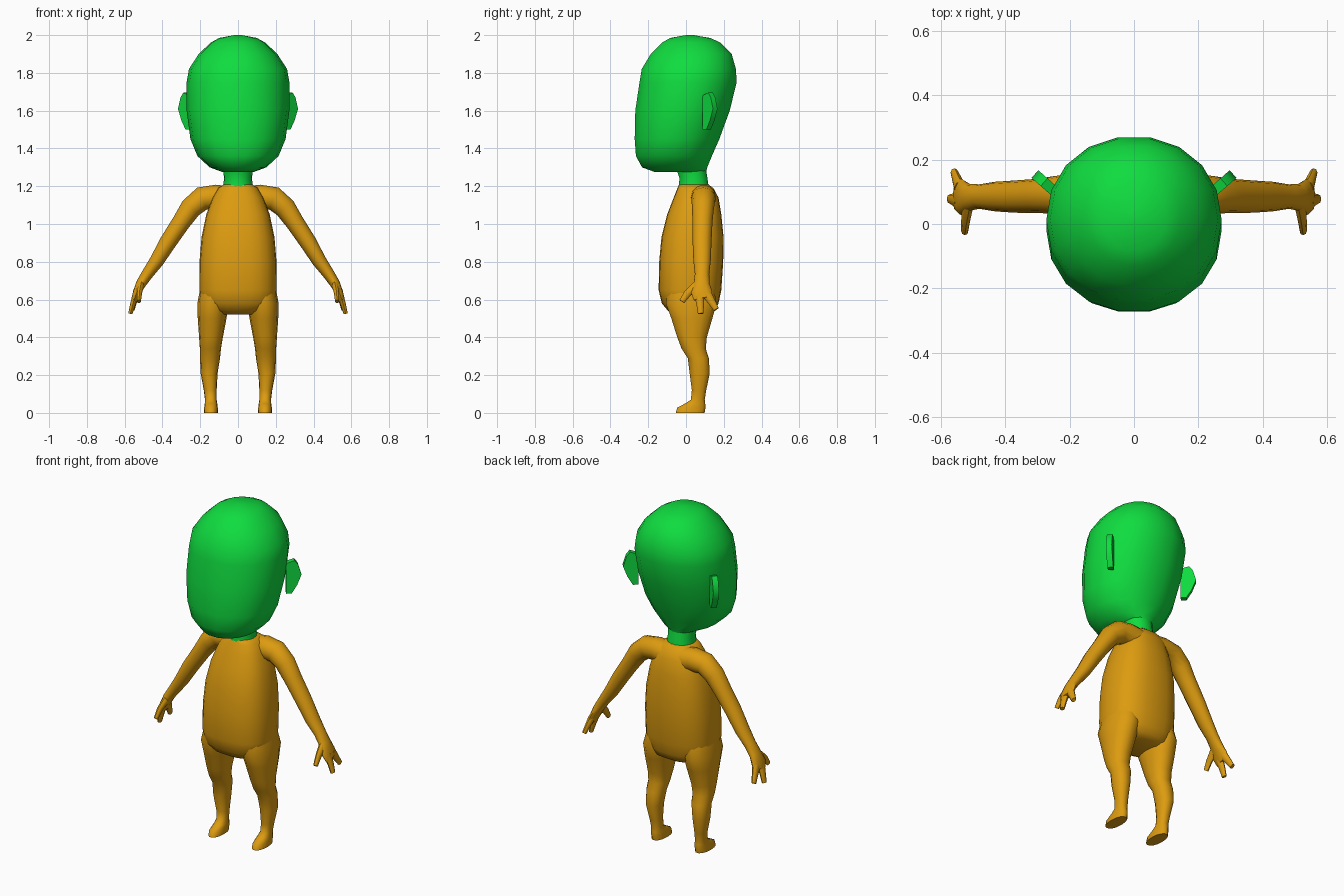
import bpy, bmesh, math
from mathutils import Vector as V


def material(name, rgb):
    m = bpy.data.materials.new(name)
    m.diffuse_color = (*rgb, 1)
    return m


GREEN = material("green", (0.005, 0.72, 0.05))
AMBER = material("amber", (0.72, 0.33, 0.005))


def finish(bm, name, mat, mirror, angle=50):
    bmesh.ops.recalc_face_normals(bm, faces=bm.faces)
    me = bpy.data.meshes.new(name)
    bm.to_mesh(me)
    bm.free()
    ob = bpy.data.objects.new(name, me)
    bpy.context.collection.objects.link(ob)
    me.materials.append(mat)
    bpy.ops.object.select_all(action='DESELECT')
    ob.select_set(True)
    bpy.context.view_layer.objects.active = ob
    bpy.ops.object.shade_smooth_by_angle(angle=math.radians(angle))
    if mirror:
        ob.modifiers.new("Mirror", 'MIRROR')
    return ob


def loft(name, rings, mat, n=16, power=2.0, mirror=False):
    """Skin superellipse rings given as (centre, half axis u, half axis v)."""
    bm = bmesh.new()
    loops = []
    for c, u, v in rings:
        loop = []
        for i in range(n):
            a = 2 * math.pi * i / n
            ca, sa = math.cos(a), math.sin(a)
            p = math.copysign(abs(ca) ** (2 / power), ca)
            q = math.copysign(abs(sa) ** (2 / power), sa)
            loop.append(bm.verts.new(V(c) + V(u) * p + V(v) * q))
        loops.append(loop)
    for a, b in zip(loops, loops[1:]):
        for i in range(n):
            j = (i + 1) % n
            bm.faces.new((a[i], a[j], b[j], b[i]))
    bm.faces.new(loops[0])
    bm.faces.new(loops[-1])
    return finish(bm, name, mat, mirror)


def level(rows):
    """Rows (z, x centre, x half, y front, y back) to horizontal rings."""
    return [((x, (f + b) / 2, z), (w, 0, 0), (0, (b - f) / 2, 0))
            for z, x, w, f, b in rows]


def limb(rows):
    """Rows (x, y, z, half thickness, half width in y) to rings across the path."""
    pts = [V(r[:3]) for r in rows]
    rings = []
    for i, r in enumerate(rows):
        d = (pts[min(i + 1, len(pts) - 1)] - pts[max(i - 1, 0)]).normalized()
        u = V((0, 1, 0)).cross(d).normalized()
        rings.append((pts[i], u * r[3], d.cross(u) * r[4]))
    return rings


# Head with neck
loft("head", level([
    (1.19, 0, .08, -.042, .122), (1.24, 0, .074, -.035, .115),
    (1.285, 0, .078, -.05, .108), (1.276, 0, .085, -.17, .109),
    (1.30, 0, .15, -.235, .115), (1.36, 0, .215, -.268, .14),
    (1.45, 0, .252, -.275, .18), (1.60, 0, .272, -.272, .235),
    (1.75, 0, .272, -.25, .272), (1.82, 0, .26, -.238, .268),
    (1.90, 0, .208, -.19, .245), (1.96, 0, .145, -.13, .185),
    (1.985, 0, .10, -.085, .13), (2.0, 0, .02, 0, .04)]), GREEN, 18, 2.1)

# Ears: thin plates angled outwards and back
bm = bmesh.new()
out, across = V((.75, .66, 0)), V((-.66, .75, 0)) * .016
outline = [(0, 1.50), (.03, 1.50), (.06, 1.55), (.083, 1.61),
           (.065, 1.67), (.045, 1.695), (0, 1.68)]
sides = [[bm.verts.new(V((.245, .10, z)) + out * s + across * k)
          for s, z in outline] for k in (-1, 1)]
for s in sides:
    bm.faces.new(s)
for i in range(len(outline)):
    j = (i + 1) % len(outline)
    bm.faces.new((sides[0][i], sides[0][j], sides[1][j], sides[1][i]))
finish(bm, "ears", GREEN, True, 40)

# Torso
loft("torso", level([
    (.52, 0, .10, -.06, .12), (.54, 0, .155, -.095, .155),
    (.58, 0, .195, -.128, .172), (.65, 0, .205, -.145, .187),
    (.80, 0, .204, -.142, .197), (.93, 0, .193, -.13, .199),
    (1.05, 0, .168, -.10, .187), (1.14, 0, .135, -.065, .172),
    (1.19, 0, .105, -.045, .145), (1.21, 0, .075, -.035, .118)]),
    AMBER, 24, 2.5)

# Legs
loft("legs", level([
    (.66, .115, .085, -.10, .15), (.58, .132, .083, -.11, .165),
    (.50, .137, .076, -.08, .142), (.40, .143, .063, -.048, .112),
    (.34, .146, .056, -.025, .106), (.29, .148, .053, .008, .122),
    (.21, .153, .045, .018, .127), (.12, .147, .034, .03, .108),
    (.07, .144, .031, .025, .10), (.05, .143, .033, -.005, .103),
    (.028, .143, .036, -.048, .105), (0, .143, .037, -.056, .10)]),
    AMBER, 14, 2.2, True)

# Arms and palms
loft("arms", limb([
    (.05, .095, 1.13, .07, .065), (.12, .093, 1.142, .066, .066),
    (.19, .092, 1.135, .063, .064), (.25, .09, 1.085, .057, .058),
    (.30, .087, 1.01, .049, .053), (.37, .085, .905, .045, .05),
    (.43, .085, .805, .038, .046), (.48, .085, .735, .031, .038),
    (.513, .083, .685, .027, .042), (.535, .083, .64, .021, .056),
    (.548, .09, .605, .015, .05)]), AMBER, 12, 2.0, True)

# Fingers: thumb, middle and outer
digits = {
    "thumbs": [(.515, .06, .675), (.522, .01, .635), (.525, -.022, .59)],
    "middle_fingers": [(.54, .07, .63), (.557, .075, .575), (.57, .078, .525)],
    "outer_fingers": [(.54, .11, .63), (.55, .138, .585), (.558, .16, .548)],
}
for name, (a, b, c) in digits.items():
    loft(name, limb([(*a, .018, .026), (*b, .014, .02), (*c, .011, .015)]),
         AMBER, 8, 2.2, True)
